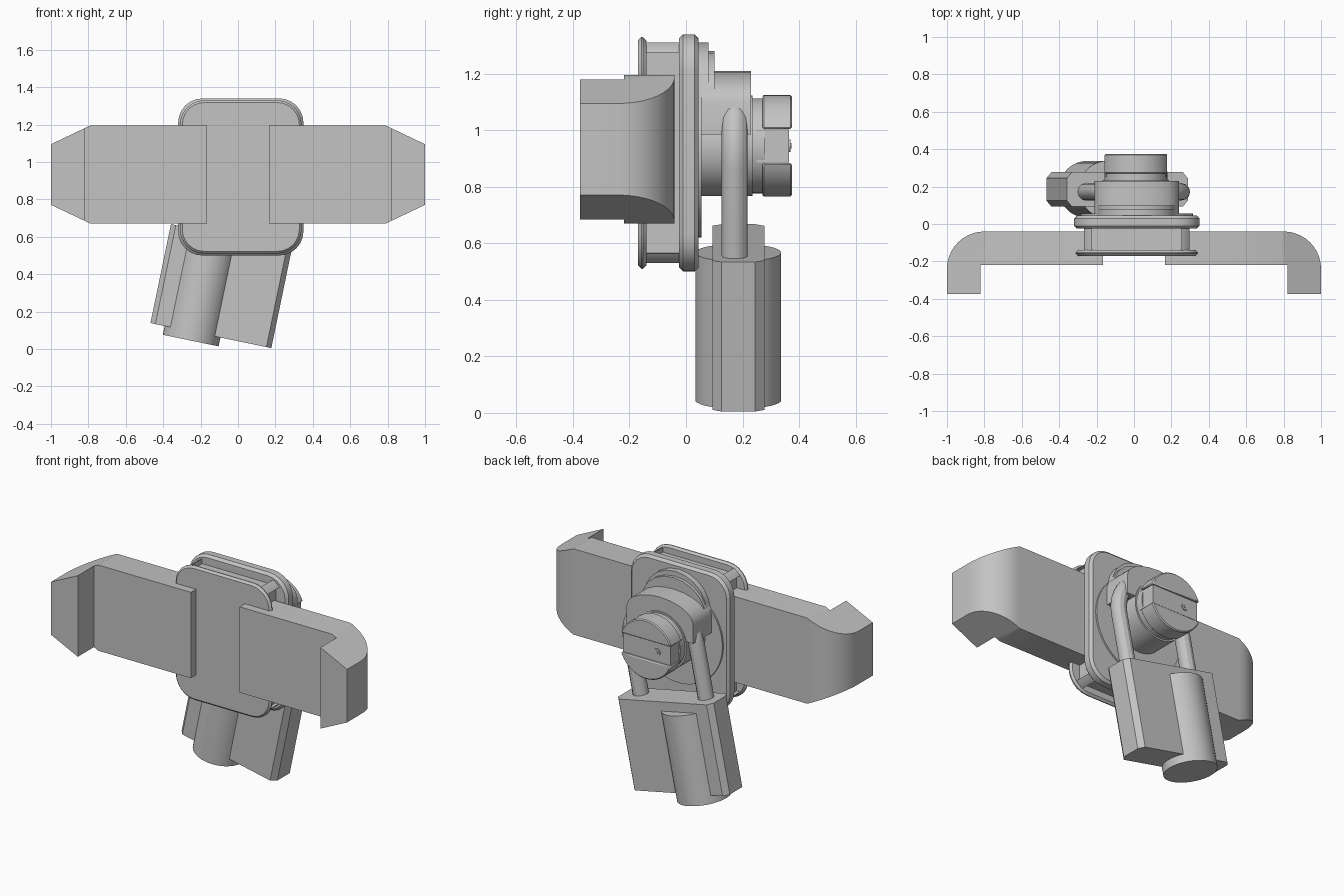
import bpy, bmesh, math
from mathutils import Matrix

if "Cube" in bpy.data.objects:
    bpy.data.objects.remove(bpy.data.objects["Cube"])

grey = bpy.data.materials.new("plain_grey")
grey.diffuse_color = (0.55, 0.55, 0.55, 1)
grey.use_nodes = True
grey.node_tree.nodes["Principled BSDF"].inputs["Base Color"].default_value = grey.diffuse_color


def finish(ob, bevel=0, matrix=None):
    """Assign colour, optional bevel, smooth shading and placement."""
    if not ob.data.materials:
        ob.data.materials.append(grey)
    if matrix:
        ob.matrix_world = matrix
    if bevel:
        m = ob.modifiers.new("edge", 'BEVEL')
        m.width, m.segments, m.limit_method = bevel, 1, 'ANGLE'
        m.angle_limit = math.radians(50)
    bpy.ops.object.select_all(action='DESELECT')
    ob.select_set(True)
    bpy.context.view_layer.objects.active = ob
    bpy.ops.object.shade_smooth_by_angle(angle=math.radians(30))
    return ob


def prism(name, pts, a, b, axis='Y', bevel=0, matrix=None):
    """Extrude a closed outline along y (xz outline) or z (xy outline)."""
    place = (lambda p, h: (p[0], h, p[1])) if axis == 'Y' else (lambda p, h: (p[0], p[1], h))
    bm = bmesh.new()
    lo = [bm.verts.new(place(p, a)) for p in pts]
    hi = [bm.verts.new(place(p, b)) for p in pts]
    bm.faces.new(lo)
    bm.faces.new(hi)
    n = len(pts)
    for i in range(n):
        j = (i + 1) % n
        bm.faces.new((lo[i], lo[j], hi[j], hi[i]))
    bmesh.ops.recalc_face_normals(bm, faces=bm.faces)
    me = bpy.data.meshes.new(name)
    bm.to_mesh(me)
    bm.free()
    ob = bpy.data.objects.new(name, me)
    bpy.context.collection.objects.link(ob)
    return finish(ob, bevel, matrix)


def arc(cx, cy, r, a0, a1, n):
    return [(cx + r * math.cos(math.radians(a0 + (a1 - a0) * i / n)),
             cy + r * math.sin(math.radians(a0 + (a1 - a0) * i / n))) for i in range(n + 1)]


def four_corners(quarter, cx, cz):
    """Mirror a quarter outline (from +x side to +z side) into a full loop."""
    out = []
    for sx, sz in ((1, 1), (-1, 1), (-1, -1), (1, -1)):
        q = quarter if sx * sz > 0 else quarter[::-1]
        out += [(cx + sx * x, cz + sz * z) for x, z in q]
    return out


def rounded(hw, hh, r):
    return four_corners(arc(hw - r, hh - r, r, 0, 90, 6), CX, CZ)


CX, CZ = 0.015, 0.92      # housing centre
KX, KZ = 0.01, 0.945      # knob centre

# Housing: front flange, slotted middle, back flange, raised round seat
prism("front_flange", rounded(0.325, 0.41, 0.13), -0.17, -0.14, bevel=0.012)
middle = [(0.26, 0.355)] + arc(0.18, 0.275, 0.13, 38, 62.5, 4) + [(0.24, 0.36)]
prism("slotted_middle", four_corners(middle, CX, CZ), -0.15, -0.01)
prism("back_flange", rounded(0.335, 0.42, 0.13), -0.025, 0.045, bevel=0.015)
prism("round_seat", arc(CX, CZ, 0.30, 0, 352.5, 47), 0.03, 0.055)

# Handle arms: straight bar with a curved, tapered hooked tip, mirrored
def handle(name, s):
    top = lambda x: 1.195 - max(0, x - 0.79) * 0.1 / 0.21
    bottom = lambda x: 2 * 0.933 - top(x)
    inner = [(0.165, -0.22), (0.165, -0.04), (0.79, -0.04)]
    tip = arc(0.8, -0.24, 0.2, 90, 0, 10) + [(1, -0.375), (0.82, -0.375), (0.82, -0.22)]
    pts = inner + tip + [(0.79, -0.22)]
    bm = bmesh.new()
    hi = [bm.verts.new((s * x, y, top(x))) for x, y in pts]
    lo = [bm.verts.new((s * x, y, bottom(x))) for x, y in pts]
    for ring in (hi, lo):
        bm.faces.new(ring[:3] + ring[-1:])
        bm.faces.new(ring[2:])
    n = len(pts)
    for i in range(n):
        j = (i + 1) % n
        bm.faces.new((hi[i], hi[j], lo[j], lo[i]))
    bmesh.ops.recalc_face_normals(bm, faces=bm.faces)
    me = bpy.data.meshes.new(name)
    bm.to_mesh(me)
    bm.free()
    ob = bpy.data.objects.new(name, me)
    bpy.context.collection.objects.link(ob)
    # keep the taper crease crisp
    finish(ob)


handle("right_handle", 1)
handle("left_handle", -1)

# Hood over the shackle, with stepped backing plates
def hood_outline(hw, z0, z1, z2):
    n = 10
    crown = [(CX + hw * math.cos(math.pi * i / n), z1 + (z2 - z1) * math.sin(math.pi * i / n))
             for i in range(n + 1)]
    return [(CX + hw, z0)] + crown + [(CX - hw, z0)]


prism("hood", hood_outline(0.225, 0.985, 1.10, 1.21), 0.04, 0.23)
prism("hood_backing", hood_outline(0.215, 0.985, 1.10, 1.28), 0.04, 0.10)
prism("hood_base", hood_outline(0.21, 0.985, 1.12, 1.31), 0.04, 0.08)

# Lock shaft and slotted knob
def disc(name, r, y0, y1, x=KX, z=KZ, bevel=0):
    prism(name, arc(x, z, r, 0, 352.5, 47), y0, y1, bevel=bevel)


disc("shaft", 0.178, 0.03, 0.235)
disc("knob_neck", 0.168, 0.23, 0.28)
a = math.degrees(math.asin(0.06 / 0.18))
prism("knob_upper", arc(KX, KZ, 0.18, a, 180 - a, 20), 0.27, 0.375, bevel=0.006)
prism("knob_lower", arc(KX, KZ, 0.18, 180 + a, 360 - a, 20), 0.27, 0.375, bevel=0.006)
prism("knob_band", [(KX - 0.16, KZ - 0.058), (KX + 0.16, KZ - 0.058),
                    (KX + 0.16, KZ + 0.058), (KX - 0.16, KZ + 0.058)], 0.25, 0.365)
disc("key_ring", 0.022, 0.36, 0.37, KX - 0.07)
disc("key_pin", 0.010, 0.365, 0.374, KX - 0.07)

# Tilted padlock: chamfered body, cylinder barrel, shackle
tilt = Matrix.Translation((-0.145, 0.185, 0.072)) @ Matrix.Rotation(math.radians(11.7), 4, 'Y')
body = four_corners([(0.33, 0.06), (0.303, 0.092)], 0, 0)
prism("padlock_body", body, 0, 0.54, 'Z', matrix=tilt)
prism("padlock_barrel", arc(-0.10, 0, 0.152, 0, 352.5, 47), -0.048, 0.485, 'Z', matrix=tilt)

path = [(0.225, 0.5)] + arc(0, 0.86, 0.225, 0, 180, 20) + [(-0.225, 0.5)]
cu = bpy.data.curves.new("shackle", 'CURVE')
cu.dimensions = '3D'
cu.bevel_depth, cu.bevel_resolution, cu.use_fill_caps = 0.046, 4, True
sp = cu.splines.new('POLY')
sp.points.add(len(path) - 1)
for p, (u, v) in zip(sp.points, path):
    p.co = (u, -0.013, v, 1)
shackle = bpy.data.objects.new("shackle", cu)
bpy.context.collection.objects.link(shackle)
bpy.ops.object.select_all(action='DESELECT')
shackle.select_set(True)
bpy.context.view_layer.objects.active = shackle
bpy.ops.object.convert(target='MESH')
finish(bpy.context.view_layer.objects.active, matrix=tilt)
